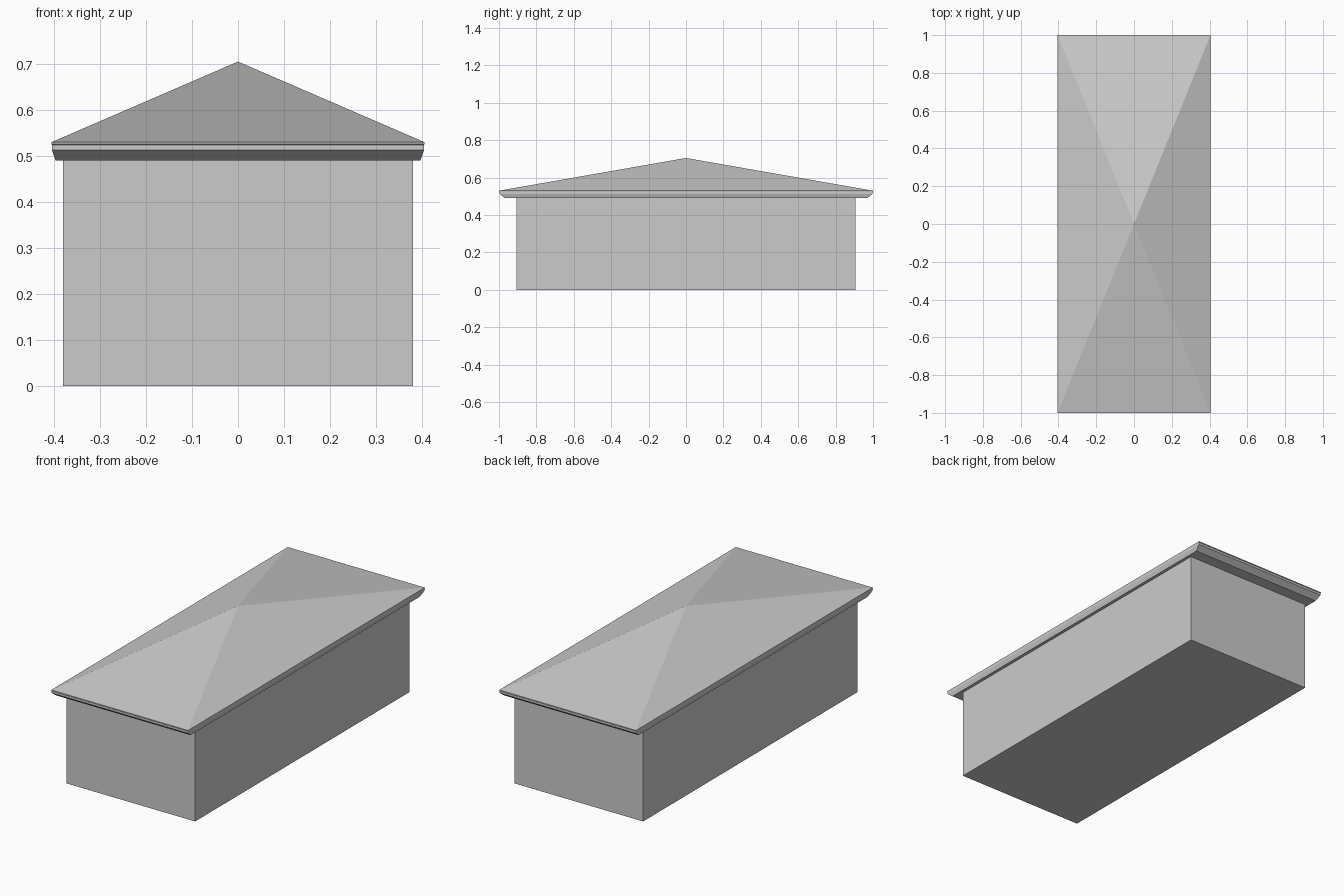
import bpy, bmesh

if "Cube" in bpy.data.objects:
    bpy.data.objects.remove(bpy.data.objects["Cube"])

BODY = (0.38, 0.905)      # wall half sizes
EAVE = (0.405, 1.0)       # roof edge half sizes


def lofted(name, rings, apex=None):
    """Stack rectangles (overhang fraction, z); optionally close to an apex."""
    bm = bmesh.new()
    loops = []
    for f, z in rings:
        hx, hy = (b + (e - b) * f for b, e in zip(BODY, EAVE))
        loops.append([bm.verts.new((sx * hx, sy * hy, z))
                      for sx, sy in ((-1, -1), (1, -1), (1, 1), (-1, 1))])
    for a, b in zip(loops, loops[1:]):
        for i in range(4):
            j = (i + 1) % 4
            bm.faces.new((a[i], a[j], b[j], b[i]))
    bm.faces.new(loops[0][::-1])
    if apex is None:
        bm.faces.new(loops[-1])
    else:
        tip = bm.verts.new((0, 0, apex))
        for i in range(4):
            bm.faces.new((loops[-1][i], loops[-1][(i + 1) % 4], tip))
    bmesh.ops.recalc_face_normals(bm, faces=bm.faces)
    mesh = bpy.data.meshes.new(name)
    bm.to_mesh(mesh)
    bm.free()
    obj = bpy.data.objects.new(name, mesh)
    bpy.context.collection.objects.link(obj)
    return obj


# Plain box walls
lofted("walls", [(0, 0), (0, 0.49)])

# Flared cornice under the roof
lofted("cornice", [(0.66, 0.49), (0.98, 0.513), (0.98, 0.519)])

# Thin roof edge and shallow pyramid roof
lofted("roof", [(0.98, 0.519), (0.98, 0.524), (1.0, 0.526), (1.0, 0.53)], apex=0.705)
